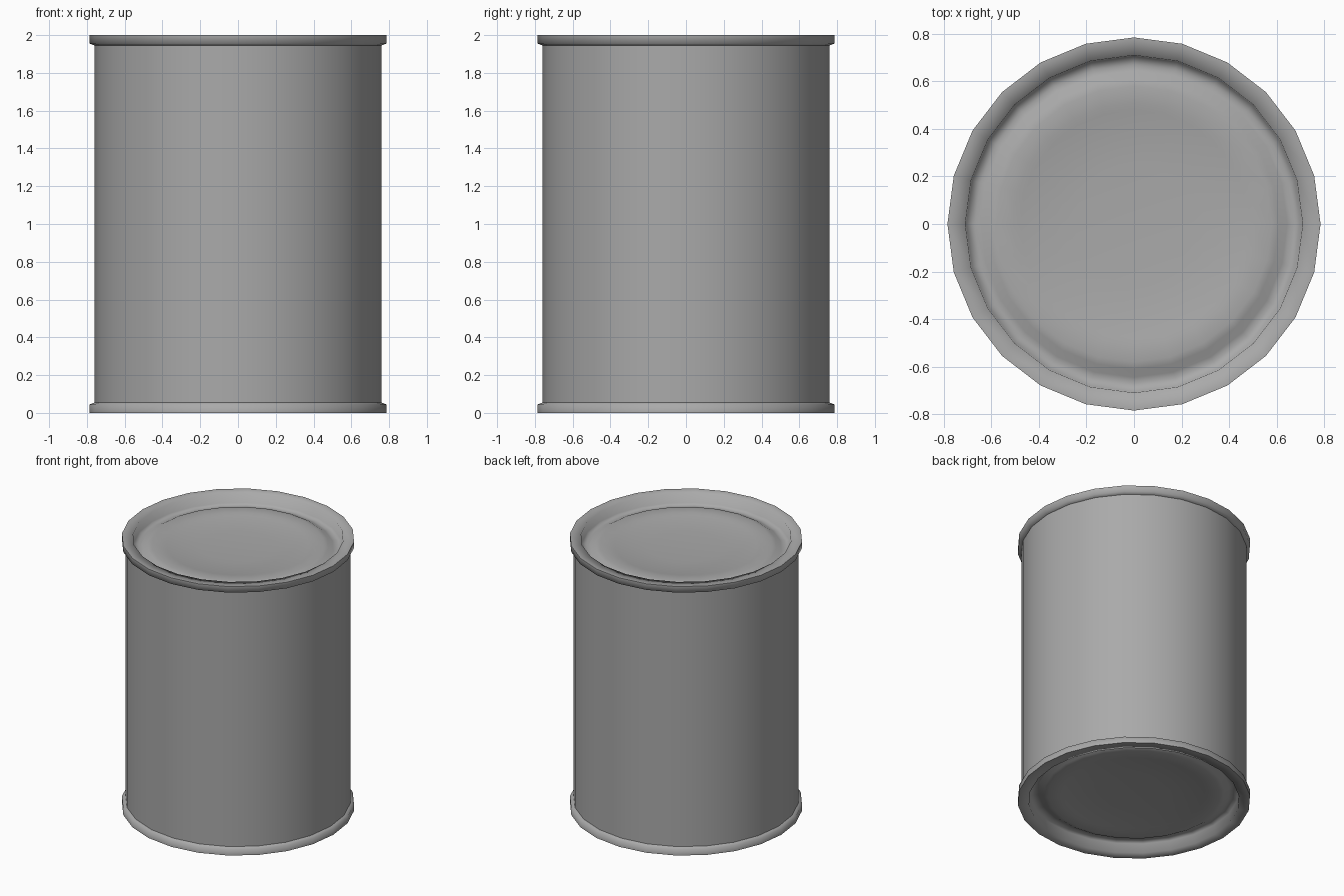
import bpy, bmesh, math

if "Cube" in bpy.data.objects:
    bpy.data.objects.remove(bpy.data.objects["Cube"])

SIDES = 24
HEIGHT = 2.0

metal = bpy.data.materials.new("grey metal")
metal.diffuse_color = (0.40, 0.40, 0.40, 1)
metal.use_nodes = True
metal.node_tree.nodes["Principled BSDF"].inputs["Base Color"].default_value = metal.diffuse_color


def lathe(name, profile, smooth_angle):
    """Revolve a list of (radius, z) points around the z axis."""
    bm = bmesh.new()
    rings = []
    for r, z in profile:
        if r == 0:
            rings.append([bm.verts.new((0, 0, z))] * SIDES)
        else:
            rings.append([bm.verts.new((r * math.cos(math.tau * i / SIDES),
                                        r * math.sin(math.tau * i / SIDES), z))
                          for i in range(SIDES)])
    for low, high in zip(rings, rings[1:]):
        for i in range(SIDES):
            j = (i + 1) % SIDES
            quad = [low[i], low[j], high[j], high[i]]
            bm.faces.new(list(dict.fromkeys(quad)))
    mesh = bpy.data.meshes.new(name)
    bm.to_mesh(mesh)
    bm.free()
    mesh.materials.append(metal)
    mesh.shade_smooth()
    mesh.set_sharp_from_angle(angle=math.radians(smooth_angle))
    obj = bpy.data.objects.new(name, mesh)
    bpy.context.collection.objects.link(obj)
    return obj


# Straight can wall
lathe("can_wall", [(0.76, 0.05), (0.76, HEIGHT - 0.05)], 40)

# Lid: flange, rolled rim, countersunk ring, raised panel and shallow dish
lid = [(0.76, 1.945), (0.785, 1.955), (0.785, 2.0), (0.71, 2.0),
       (0.706, 1.93), (0.67, 1.92), (0.645, 1.925), (0.61, 1.945),
       (0.58, 1.95), (0.51, 1.95), (0.48, 1.943), (0.25, 1.93), (0, 1.927)]
lathe("top_lid", lid, 89)

# Same lid mirrored for the base
lathe("bottom_lid", [(r, HEIGHT - z) for r, z in reversed(lid)], 89)
